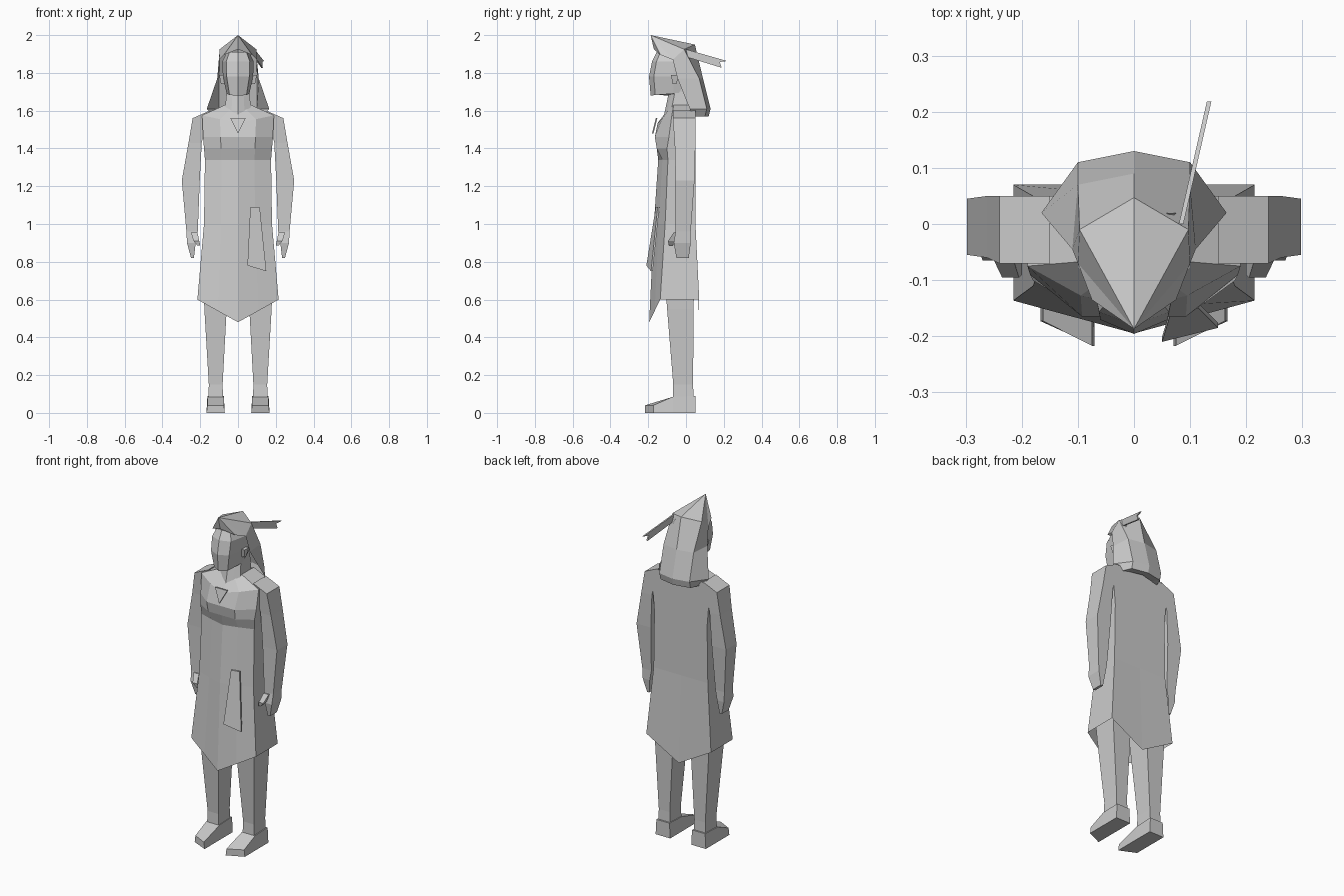
import bpy
import bmesh
from mathutils import Vector

default_cube = bpy.data.objects.get("Cube")
if default_cube:
    bpy.data.objects.remove(default_cube)

shade = (0.6, 0.6, 0.6, 1)
grey = bpy.data.materials.new("plain_grey")
grey.use_nodes = True
grey.diffuse_color = shade
grey.node_tree.nodes["Principled BSDF"].inputs["Base Color"].default_value = shade


def loft(name, rings, closed=True, caps=True, mirror=False):
    """Join successive rings of points with flat quads."""
    bm = bmesh.new()
    rows = [[bm.verts.new(point) for point in ring] for ring in rings]
    count = len(rows[0])
    for lower, upper in zip(rows, rows[1:]):
        for i in range(count if closed else count - 1):
            j = (i + 1) % count
            bm.faces.new((lower[i], lower[j], upper[j], upper[i]))
    if caps:
        bm.faces.new(rows[0])
        bm.faces.new(rows[-1])
    bmesh.ops.remove_doubles(bm, verts=bm.verts, dist=0.001)
    bmesh.ops.recalc_face_normals(bm, faces=bm.faces)
    mesh = bpy.data.meshes.new(name)
    bm.to_mesh(mesh)
    bm.free()
    mesh.materials.append(grey)
    part = bpy.data.objects.new(name, mesh)
    bpy.context.collection.objects.link(part)
    if mirror:
        part.modifiers.new("Mirror", 'MIRROR').use_mirror_merge = False


def flip(points):
    """The same points on the other side, in reverse order."""
    return [(-x, y, z) for x, y, z in reversed(points)]


def whole(half):
    """Complete a half ring that runs from front centre to back centre."""
    return half + flip(half[1:-1])


def section(z, wide, front, back=.05, drop=0, mid=.5, full=.85, side=.65):
    """Faceted body ring; drop lowers the centre line below the sides."""
    return whole([
        (0, front, z - drop),
        (wide * mid, front * full, z - drop * mid),
        (wide, front * side, z),
        (wide, back, z),
        (0, back, z - drop),
    ])


def block(x, y, z, wide, deep, slope=0):
    """Four-sided limb ring around a centre; slope lifts its inner edge."""
    inner, outer = x - wide / 2, x + wide / 2
    front, back = y - deep / 2, y + deep / 2
    return [(inner, front, z + slope), (outer, front, z),
            (outer, back, z), (inner, back, z + slope)]


def plate(name, points, offset):
    """Thin flat piece with the given outline."""
    outline = [Vector(point) for point in points]
    loft(name, [outline, [point + Vector(offset) for point in outline]])


# Dress, from the collar to the pointed open hem
loft("dress", [
    section(z=1.63, wide=.07, front=-.1, drop=.03),
    section(z=1.575, wide=.19, front=-.15, drop=.04, side=.5),
    section(z=1.46, wide=.185, front=-.165, full=1, side=.55),
    section(z=1.4, wide=.18, front=-.155, full=1),
    section(z=1.34, wide=.175, front=-.147),
    section(z=1, wide=.18, front=-.17),
    section(z=.6, wide=.215, front=-.195, back=.07, drop=.12, side=.7),
], caps=False)

# Neck and head
loft("neck", [
    section(z=1.6, wide=.07, front=-.12, back=.03, drop=.04),
    section(z=1.7, wide=.06, front=-.09, back=.03),
    section(z=1.8, wide=.06, front=-.08, back=.03),
])
face = dict(mid=.75, full=.87, side=.35)
loft("head", [
    section(z=1.69, wide=.06, front=-.187, back=-.04, drop=.01, **face),
    section(z=1.78, wide=.08, front=-.196, back=.02, **face),
    section(z=1.86, wide=.083, front=-.18, back=.02, **face),
    section(z=1.91, wide=.06, front=-.155, back=.02, **face),
])
loft("ear", [
    block(x=.08, y=-.06, z=1.74, wide=.02, deep=.02),
    block(x=.085, y=-.06, z=1.79, wide=.03, deep=.04),
], mirror=True)

# Peaked cap, closed over the brow
peak = (0, -.187, 2)
rim = whole([
    (0, -.17, 1.925),
    (.075, -.135, 1.895),
    (.1, -.07, 1.87),
    (.097, -.01, 1.925),
    (0, .047, 1.95),
])
loft("cap", [[peak] * len(rim), rim], caps=False)


# Long hair hanging from the cap and turning under at the bottom
def hair_row(z, wide, side, back):
    half = [(wide, side, z), (min(wide, .1), back, z)]
    return half + [(0, back + .02, z)] + flip(half)


loft("hair", [
    rim[2:-1],
    hair_row(z=1.77, wide=.11, side=-.045, back=.07),
    hair_row(z=1.61, wide=.165, side=.02, back=.11),
    hair_row(z=1.57, wide=.13, side=.03, back=.1),
    hair_row(z=1.58, wide=.08, side=.02, back=.05),
], closed=False, caps=False)

# Feather with a notched end
root = Vector((.08, 0, 1.905))
reach = Vector((.048, .21, -.06))
rise = Vector((0, 0, .02))
outline = [(0, 1), (1.04, 1), (.85, .2), (.9, -1.2), (.05, -1)]
plate("feather", [root + reach * along + rise * up for along, up in outline],
      offset=(.008, 0, 0))

# Pendant and hanging front flap
plate("pendant", [(-.04, -.16, 1.56), (.04, -.16, 1.56), (0, -.18, 1.48)],
      offset=(0, .008, 0))
plate("front_flap", [(.065, -.16, 1.09), (.115, -.15, 1.09),
                     (.15, -.185, .75), (.05, -.21, .78)],
      offset=(0, .009, 0))

# Arms running from the sloped shoulder to the fingertips
loft("arm", [
    block(x=.195, y=-.01, z=1.56, wide=.09, deep=.12, slope=.04),
    block(x=.227, y=-.005, z=1.43, wide=.07, deep=.11),
    block(x=.25, y=-.005, z=1.23, wide=.095, deep=.1),
    block(x=.243, y=-.015, z=.96, wide=.06, deep=.08),
    block(x=.247, y=-.02, z=.9, wide=.046, deep=.09),
    block(x=.241, y=-.018, z=.82, wide=.015, deep=.065),
], mirror=True)
loft("thumb", [
    block(x=.232, y=-.05, z=.955, wide=.035, deep=.03),
    block(x=.22, y=-.078, z=.91, wide=.03, deep=.035),
    block(x=.207, y=-.08, z=.885, wide=.015, deep=.02),
], mirror=True)

# Legs tapering to the ankle
loft("leg", [
    block(x=.118, y=-.035, z=.75, wide=.135, deep=.16),
    block(x=.119, y=-.03, z=.55, wide=.118, deep=.14),
    block(x=.118, y=-.015, z=.15, wide=.073, deep=.105),
    block(x=.118, y=-.015, z=.08, wide=.077, deep=.11),
], mirror=True)


# Feet with the toe edge slanting back toward the outside
def foot_slice(y, height, slant=0):
    inner, outer = .07, .167
    return [(inner, y - slant, 0), (outer, y + slant, 0),
            (outer - .005, y + slant, height), (inner + .005, y - slant, height)]


loft("foot", [
    foot_slice(y=.05, height=.09),
    foot_slice(y=-.07, height=.085),
    foot_slice(y=-.195, height=.04, slant=.022),
], mirror=True)
